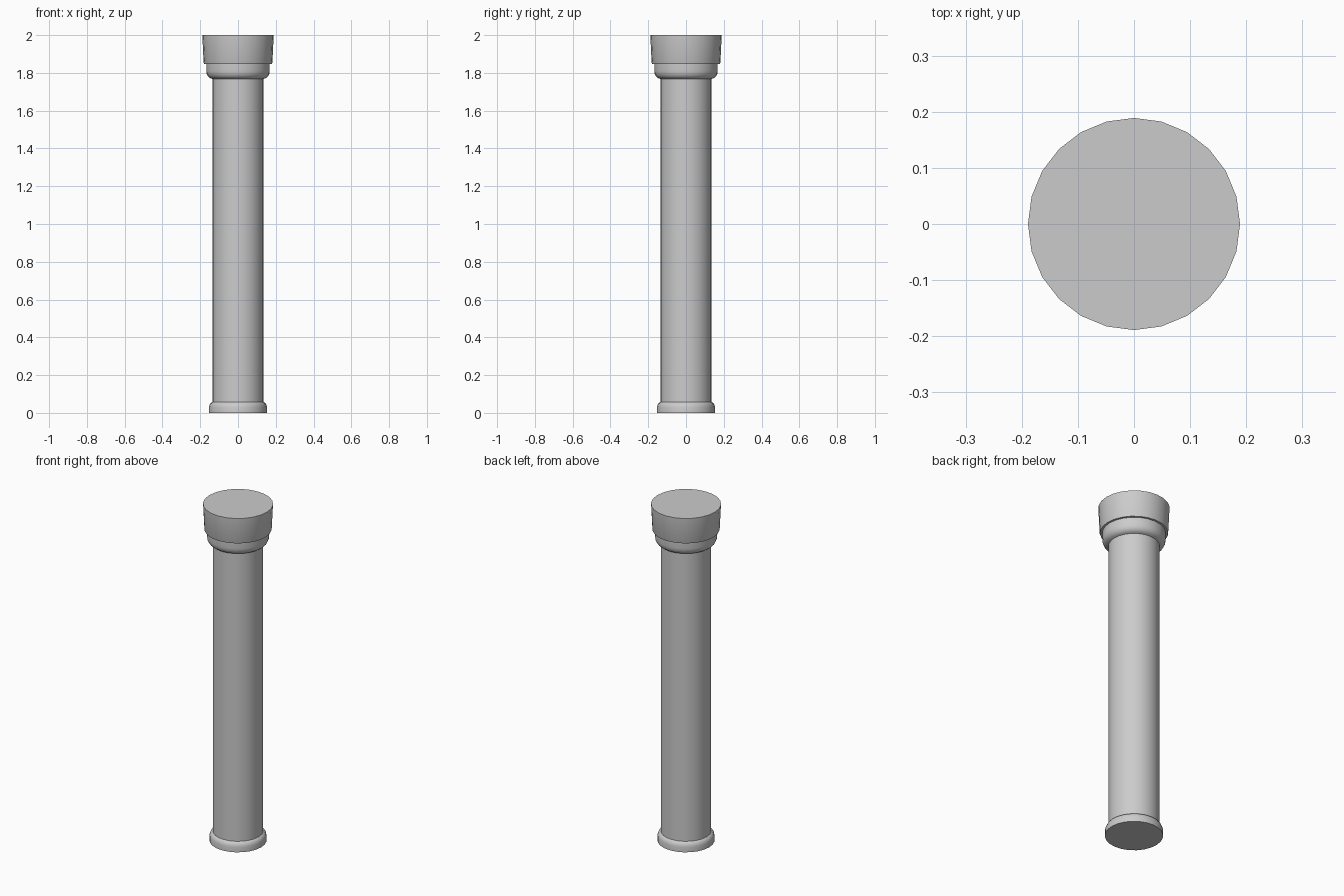
import bpy, bmesh, math

if "Cube" in bpy.data.objects:
    bpy.data.objects.remove(bpy.data.objects["Cube"])

SIDES = 24


def lathe(name, profile, cap_bottom=False, cap_top=False):
    """Revolve (radius, z) points, listed from bottom to top, around z."""
    bm = bmesh.new()
    rings = []
    for r, z in profile:
        rings.append([bm.verts.new((r * math.cos(2 * math.pi * i / SIDES),
                                    r * math.sin(2 * math.pi * i / SIDES), z))
                      for i in range(SIDES)])
    for low, high in zip(rings, rings[1:]):
        for i in range(SIDES):
            j = (i + 1) % SIDES
            bm.faces.new((low[i], low[j], high[j], high[i]))
    if cap_bottom:
        bm.faces.new(rings[0][::-1])
    if cap_top:
        bm.faces.new(rings[-1])
    mesh = bpy.data.meshes.new(name)
    bm.to_mesh(mesh)
    bm.free()
    obj = bpy.data.objects.new(name, mesh)
    bpy.context.collection.objects.link(obj)
    bpy.ops.object.select_all(action='DESELECT')
    obj.select_set(True)
    bpy.context.view_layer.objects.active = obj
    bpy.ops.object.shade_smooth_by_angle(angle=math.radians(35))
    return obj


# Rounded foot
lathe("base", [(0.154, 0), (0.154, 0.03), (0.151, 0.042), (0.145, 0.052),
               (0.136, 0.057)], cap_bottom=True)

# Plain shaft
lathe("shaft", [(0.136, 0.057), (0.136, 1.768)])

# Rounded collar under the capital
lathe("collar", [(0.136, 1.768), (0.148, 1.772), (0.159, 1.781),
                 (0.166, 1.795), (0.168, 1.81), (0.168, 1.848)])

# Slightly flared capital block
lathe("capital", [(0.168, 1.848), (0.18, 1.848), (0.182, 1.853),
                  (0.189, 2.0)], cap_top=True)
